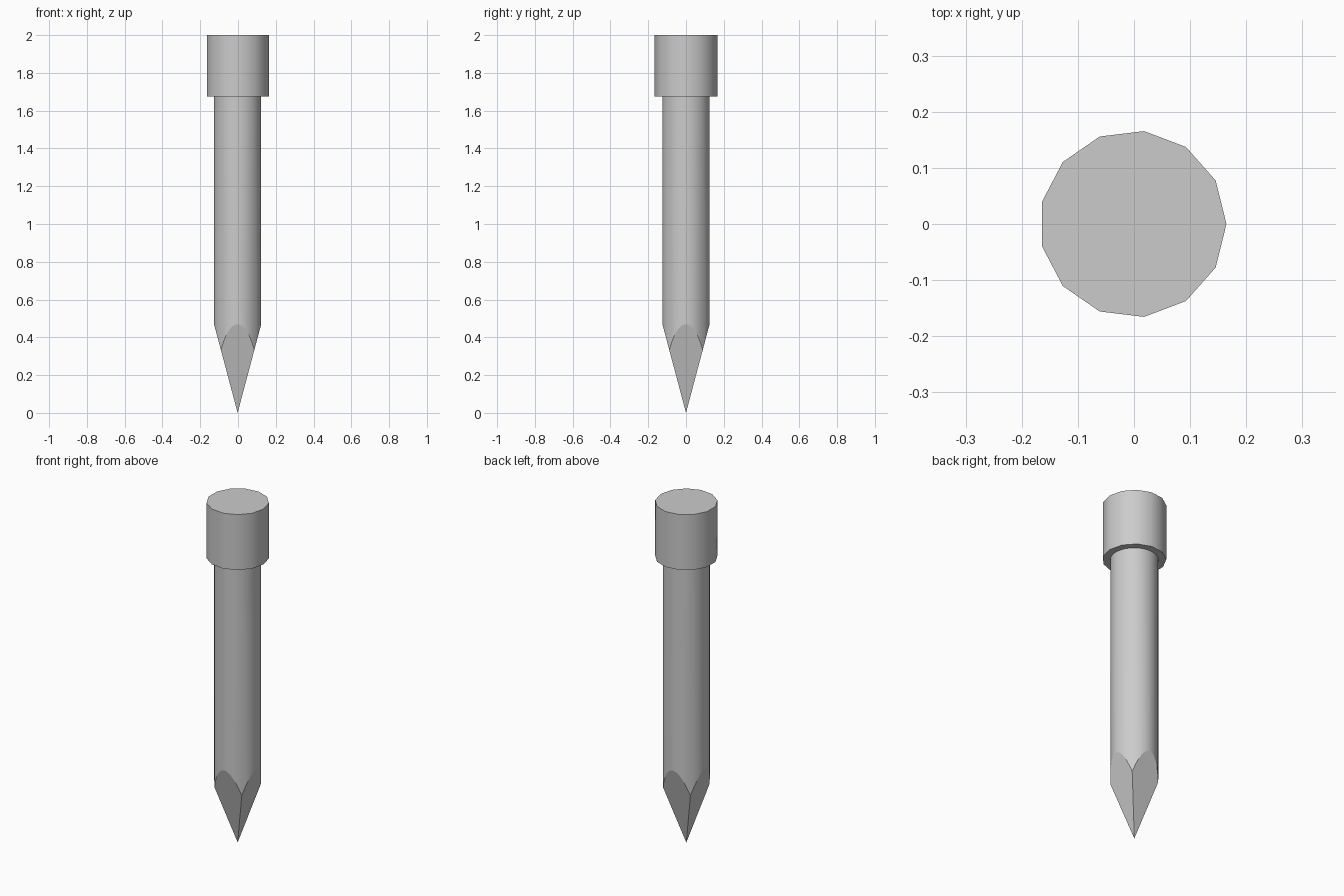
import bpy, bmesh
from mathutils import Vector, Matrix

if "Cube" in bpy.data.objects:
    bpy.data.objects.remove(bpy.data.objects["Cube"])

TIP_HEIGHT = 0.47
SHAFT_R, HEAD_R = 0.125, 0.1667
SHIFT_X = -0.002  # centres the odd-sided head


def cylinder(radius, z0, z1, sides):
    bm = bmesh.new()
    # start vertex of the ring on +x
    bmesh.ops.create_cone(bm, cap_ends=True, segments=sides, radius1=radius,
                          radius2=radius, depth=z1 - z0,
                          matrix=Matrix.Translation((0, 0, (z0 + z1) / 2)))
    first = max(bm.verts, key=lambda v: (round(v.co.y, 4), v.co.z)).co
    turn = -Vector((1, 0)).angle_signed(Vector((first.x, first.y))) * -1
    bmesh.ops.rotate(bm, verts=bm.verts, matrix=Matrix.Rotation(turn, 3, 'Z'))
    return bm


def finish(bm, name):
    bmesh.ops.translate(bm, verts=bm.verts, vec=(SHIFT_X, 0, 0))
    bmesh.ops.recalc_face_normals(bm, faces=bm.faces)
    bm.normal_update()
    # round walls smooth, caps and cut facets flat
    for f in bm.faces:
        f.smooth = abs(f.normal.z) < 0.1
    mesh = bpy.data.meshes.new(name)
    bm.to_mesh(mesh)
    bm.free()
    obj = bpy.data.objects.new(name, mesh)
    bpy.context.collection.objects.link(obj)


# Shaft, sharpened by four sloping cuts that meet at the point
shaft = cylinder(SHAFT_R, -0.1, 1.675, 48)
for dx, dy in ((1, 0), (-1, 0), (0, 1), (0, -1)):
    cut = bmesh.ops.bisect_plane(
        shaft, geom=shaft.verts[:] + shaft.edges[:] + shaft.faces[:],
        dist=1e-5, plane_co=(0, 0, 0),
        plane_no=Vector((dx * TIP_HEIGHT, dy * TIP_HEIGHT, -SHAFT_R)).normalized(),
        clear_outer=True)
    rim = [e for e in shaft.edges if e.is_boundary]
    bmesh.ops.holes_fill(shaft, edges=rim, sides=0)
bmesh.ops.remove_doubles(shaft, verts=shaft.verts, dist=1e-5)
finish(shaft, "pointed_shaft")

# Wider head on top
finish(cylinder(HEAD_R, 1.675, 2.0, 13), "head")
